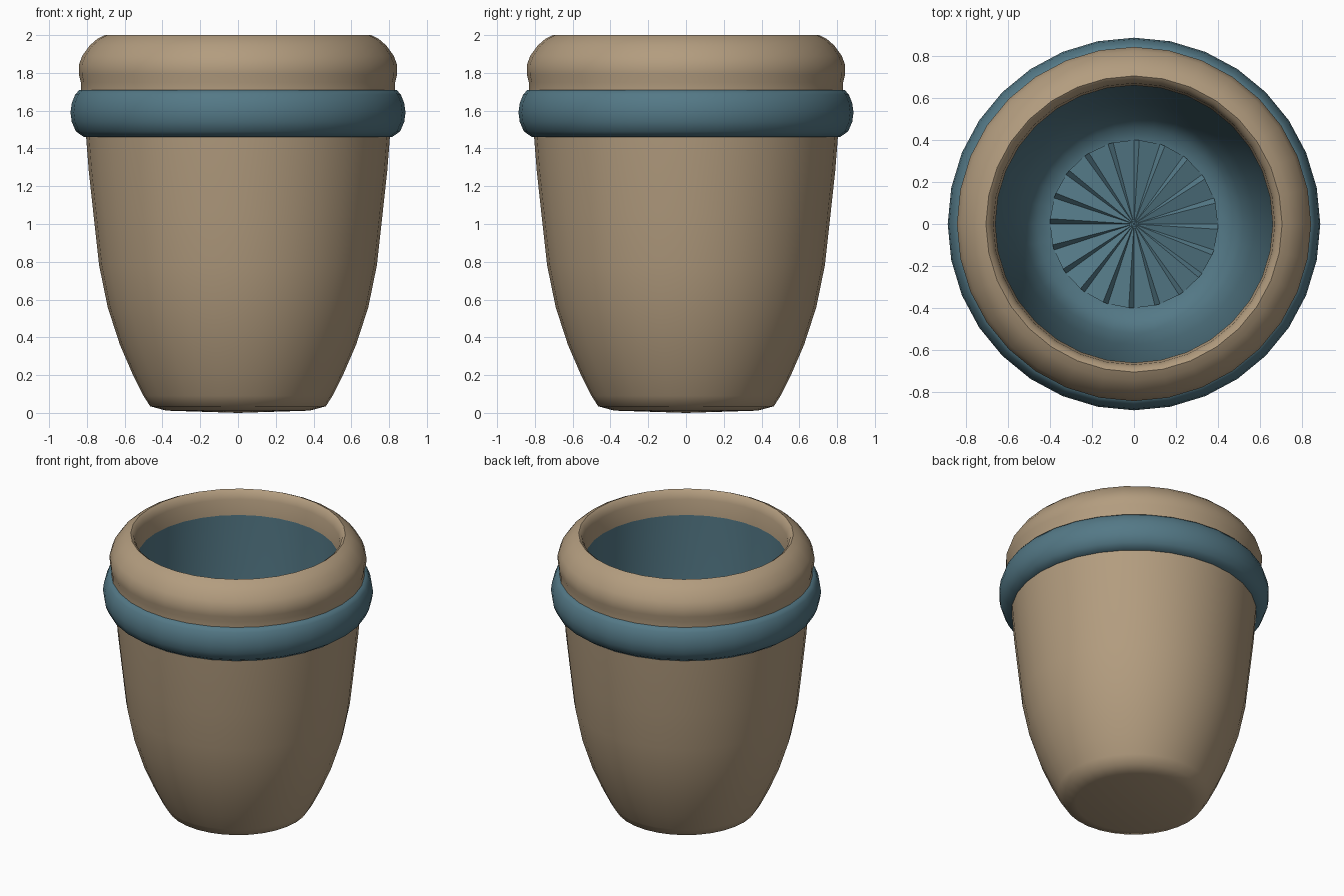
import bpy, bmesh, math

cube = bpy.data.objects.get("Cube")
if cube:
    bpy.data.objects.remove(cube, do_unlink=True)

SIDES = 32


def make_material(name, rgb):
    mat = bpy.data.materials.new(name)
    mat.use_nodes = True
    mat.diffuse_color = (*rgb, 1)
    mat.node_tree.nodes["Principled BSDF"].inputs["Base Color"].default_value = (*rgb, 1)
    return mat


tan = make_material("warm tan", (0.45, 0.335, 0.212))
blue = make_material("slate blue", (0.088, 0.19, 0.24))


def finish(name, bm, mat, angle):
    mesh = bpy.data.meshes.new(name)
    bm.to_mesh(mesh)
    bm.free()
    mesh.materials.append(mat)
    obj = bpy.data.objects.new(name, mesh)
    bpy.context.collection.objects.link(obj)
    bpy.ops.object.select_all(action="DESELECT")
    obj.select_set(True)
    bpy.context.view_layer.objects.active = obj
    bpy.ops.object.shade_smooth_by_angle(angle=math.radians(angle))
    return obj


def lathe(name, profile, mat):
    """Turn a profile of (radius, height) points, listed so faces point outward."""
    bm = bmesh.new()
    rings = []
    for r, z in profile:
        if r == 0:
            rings.append([bm.verts.new((0, 0, z))] * SIDES)
        else:
            rings.append([bm.verts.new((r * math.cos(a), r * math.sin(a), z))
                          for a in (math.tau * i / SIDES for i in range(SIDES))])
    for low, high in zip(rings, rings[1:]):
        for i in range(SIDES):
            j = (i + 1) % SIDES
            corners = dict.fromkeys((low[i], low[j], high[j], high[i]))
            bm.faces.new(list(corners))
    return finish(name, bm, mat, 50)


# Tapered outer wall with a rounded foot
lathe("pot_body", [(0, 0), (0.38, 0.012), (0.465, 0.035), (0.50, 0.09), (0.56, 0.21),
                   (0.625, 0.36), (0.69, 0.56), (0.735, 0.78), (0.765, 1.05),
                   (0.79, 1.28), (0.805, 1.47)], tan)

# Bulging coloured band
lathe("pot_band", [(0.79, 1.46), (0.815, 1.46), (0.858, 1.49), (0.88, 1.54), (0.887, 1.59),
                   (0.88, 1.64), (0.862, 1.685), (0.84, 1.71), (0.81, 1.71)], blue)

# Rounded lip, rolling over into the opening
lathe("pot_lip", [(0.832, 1.70), (0.832, 1.75), (0.842, 1.79), (0.843, 1.84), (0.825, 1.89),
                  (0.785, 1.945), (0.745, 1.98), (0.705, 2.0), (0.685, 1.985),
                  (0.67, 1.94), (0.66, 1.83)], tan)

# Inner lining
lathe("pot_lining", [(0.66, 1.83), (0.658, 1.45), (0.645, 1.1), (0.615, 0.7), (0.575, 0.4),
                     (0.52, 0.17), (0.46, 0.09), (0.39, 0.07), (0, 0.06)], blue)

# Pleated floor: wide sloping blades separated by narrow steps
bm = bmesh.new()
PLEATS = 20
centre = bm.verts.new((0, 0, 0.085))
edge = []
for i in range(PLEATS):
    for share, z in ((0, 0.075), (0.8, 0.105)):
        a = math.tau * (i + share) / PLEATS
        edge.append(bm.verts.new((0.4 * math.cos(a), 0.4 * math.sin(a), z)))
for a, b in zip(edge, edge[1:] + edge[:1]):
    bm.faces.new((centre, a, b))
finish("pleated_floor", bm, blue, 30)
